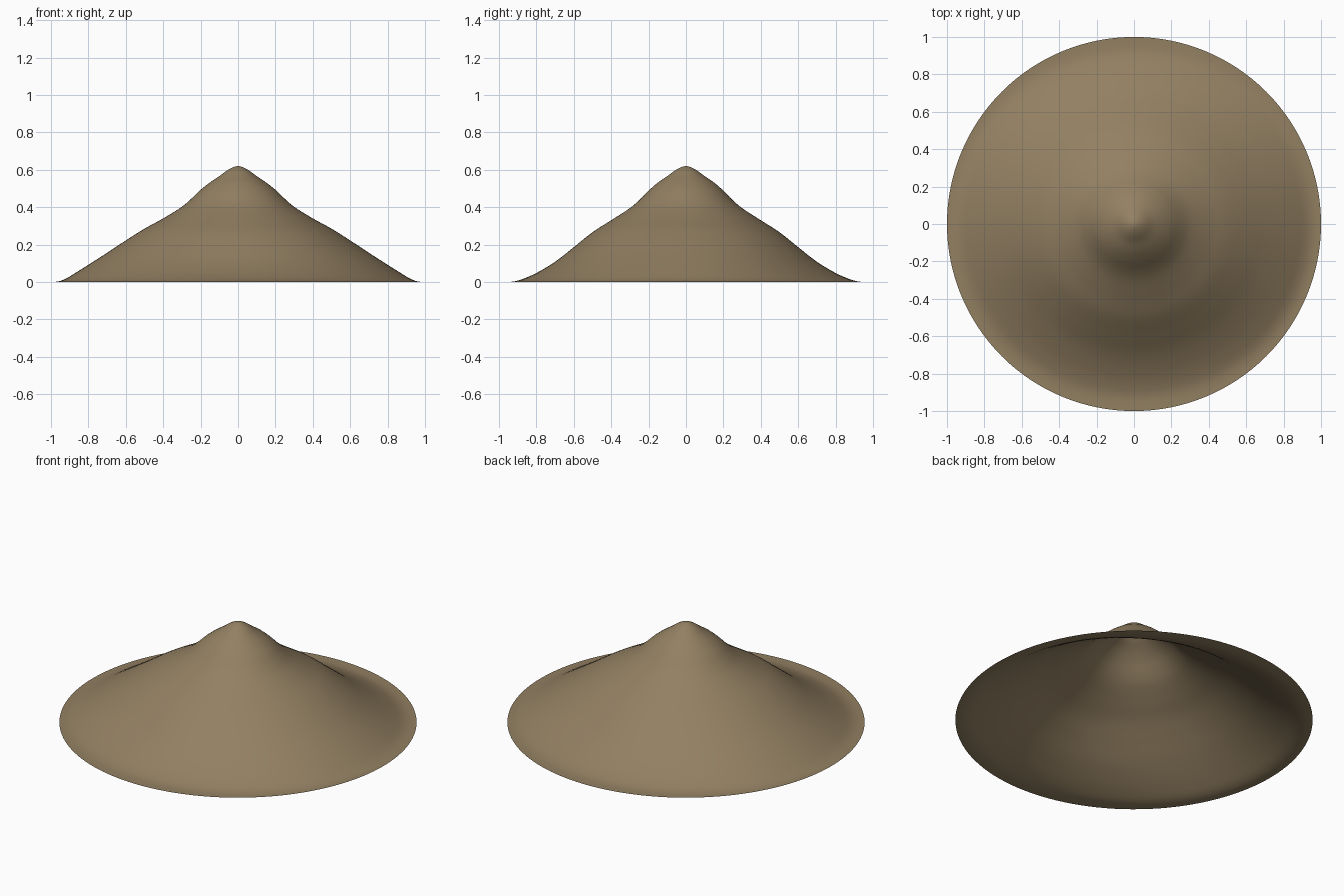
import bpy, bmesh, math

if "Cube" in bpy.data.objects:
    bpy.data.objects.remove(bpy.data.objects["Cube"])

# Height profiles at the same radii, along the x axis and the y axis
RADII = [0, 0.05, 0.1, 0.15, 0.2, 0.25, 0.3, 0.4, 0.5, 0.6, 0.7, 0.8, 0.87, 0.92, 0.96, 1.0]
ALONG_X = [0.62, 0.602, 0.566, 0.532, 0.493, 0.445, 0.402, 0.340, 0.285, 0.222, 0.156, 0.092, 0.048, 0.018, 0.003, 0]
ALONG_Y = [0.62, 0.602, 0.566, 0.532, 0.488, 0.437, 0.395, 0.330, 0.266, 0.186, 0.108, 0.048, 0.017, 0.003, 0, 0]


def smooth_height(table, r):
    """Cubic interpolation through the profile points."""
    n = len(RADII)
    i = max(k for k in range(n - 1) if RADII[k] <= r)

    def slope(k):
        if k in (0, n - 1):
            return 0
        return (table[k + 1] - table[k - 1]) / (RADII[k + 1] - RADII[k - 1])

    h = RADII[i + 1] - RADII[i]
    t = (r - RADII[i]) / h
    return ((2*t**3 - 3*t*t + 1) * table[i] + (t**3 - 2*t*t + t) * h * slope(i)
            + (3*t*t - 2*t**3) * table[i + 1] + (t**3 - t*t) * h * slope(i + 1))


# Open mound shell on a circular base: concentric rings around the peak
RINGS, SIDES = 60, 128
bm = bmesh.new()
peak = bm.verts.new((0, 0, ALONG_X[0]))
previous = None
for j in range(1, RINGS + 1):
    r = j / RINGS
    hx, hy = smooth_height(ALONG_X, r), smooth_height(ALONG_Y, r)
    ring = []
    for k in range(SIDES):
        a = 2 * math.pi * k / SIDES
        z = hx * math.cos(a)**2 + hy * math.sin(a)**2
        ring.append(bm.verts.new((r * math.cos(a), r * math.sin(a), max(z, 0))))
    for k in range(SIDES):
        m = (k + 1) % SIDES
        if previous:
            bm.faces.new((previous[k], ring[k], ring[m], previous[m]))
        else:
            bm.faces.new((peak, ring[k], ring[m]))
    previous = ring

mesh = bpy.data.meshes.new("mound")
bm.to_mesh(mesh)
bm.free()
mound = bpy.data.objects.new("mound", mesh)
bpy.context.collection.objects.link(mound)
mesh.shade_smooth()

# Earthy tan colour
earth = bpy.data.materials.new("earth")
earth.diffuse_color = (0.29, 0.215, 0.122, 1)
earth.use_nodes = True
earth.node_tree.nodes["Principled BSDF"].inputs["Base Color"].default_value = earth.diffuse_color
mesh.materials.append(earth)
